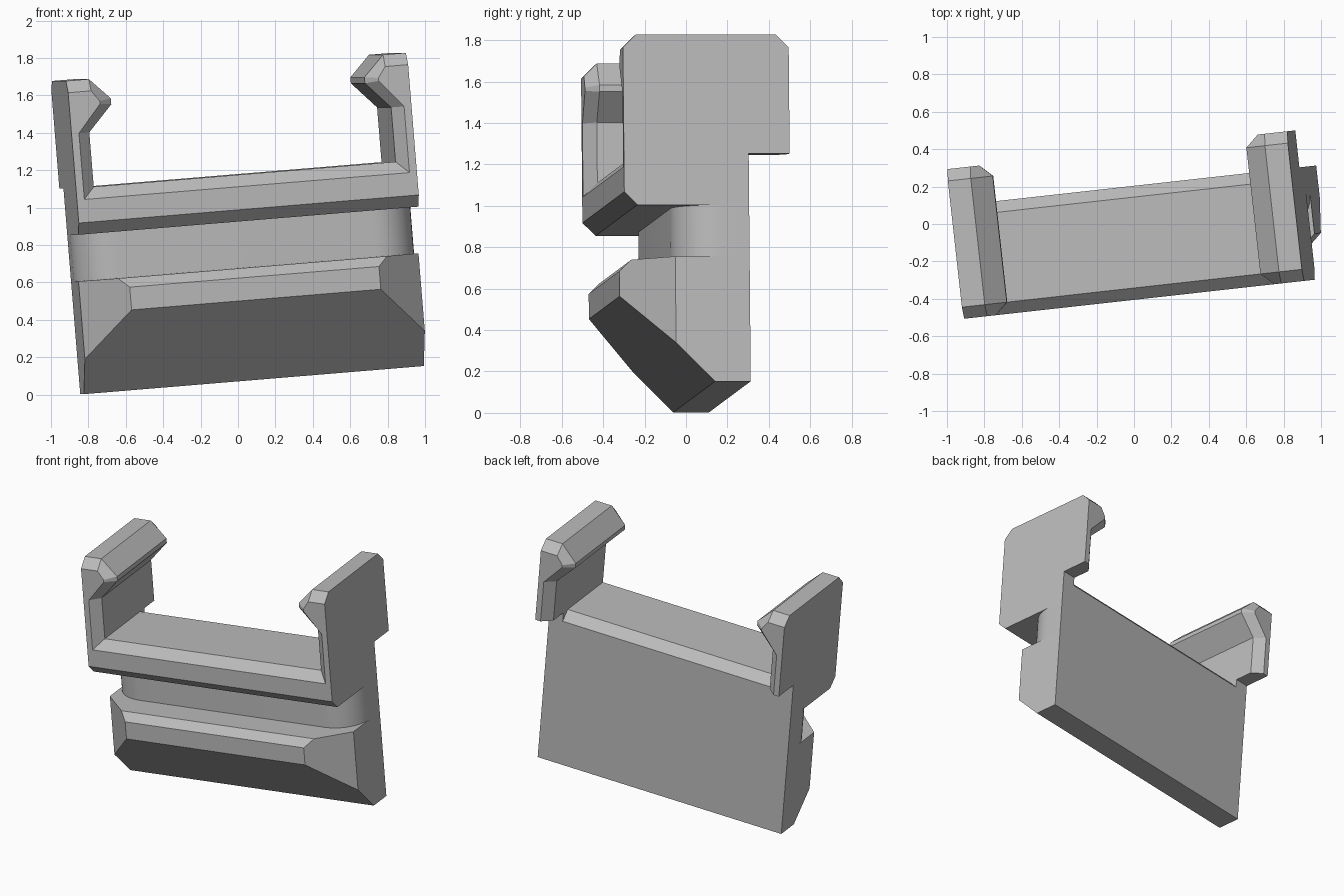
import bpy, bmesh
from math import sin, cos, pi, radians
from mathutils import Matrix, Vector

cube = bpy.data.objects.get("Cube")
if cube:
    bpy.data.objects.remove(cube)

grey = bpy.data.materials.new("plain grey")
grey.use_nodes = True
COLOUR = (0.5, 0.5, 0.5, 1)
grey.diffuse_color = COLOUR
grey.node_tree.nodes["Principled BSDF"].inputs["Base Color"].default_value = COLOUR

# The whole clip is turned and tilted a little
PLACE = (Matrix.Translation((0.0936, 0.0104, 0.0077))
         @ Matrix.Rotation(radians(6.35), 4, 'Z') @ Matrix.Rotation(radians(-4.7), 4, 'Y'))

HALF = 0.9175                      # half width
INNER = 0.8145                     # inner side of the arms
BEVEL = 0.063
FRONT, BACK, ARM_BACK = -0.403, 0.203, 0.402
FOOT, BODY_TOP, SHELF_LOW, SHELF_TOP, TOP = 0.07, 0.675, 0.925, 1.174, 1.75


def loft(name, rings, cuts=()):
    """Skin a row of matching rings, cap both ends, then trim by planes."""
    bm = bmesh.new()
    loops = [[bm.verts.new(p) for p in ring] for ring in rings]
    for a, b in zip(loops, loops[1:]):
        for i in range(len(a)):
            j = (i + 1) % len(a)
            bm.faces.new((a[i], a[j], b[j], b[i]))
    bm.faces.new(loops[0])
    bm.faces.new(loops[-1])
    for point, normal in cuts:
        res = bmesh.ops.bisect_plane(bm, geom=bm.verts[:] + bm.edges[:] + bm.faces[:],
                                     plane_co=point, plane_no=normal, clear_outer=True)
        edges = [e for e in res["geom_cut"] if isinstance(e, bmesh.types.BMEdge)]
        bmesh.ops.contextual_create(bm, geom=edges)
    bmesh.ops.remove_doubles(bm, verts=bm.verts[:], dist=0.0001)
    bmesh.ops.recalc_face_normals(bm, faces=bm.faces[:])
    bm.transform(PLACE)
    mesh = bpy.data.meshes.new(name)
    bm.to_mesh(mesh)
    bm.free()
    mesh.materials.append(grey)
    ob = bpy.data.objects.new(name, mesh)
    bpy.context.collection.objects.link(ob)
    return ob


def at_depth(points, y):
    return [(x, y, z) for x, z in points]


def mirrored(points):
    """Close a right-hand outline with its left-hand copy."""
    return points + [(-x, z) for x, z in reversed(points)]


# Lower body: wedge profile with slanted corners at both ends
wedge = [(BACK, FOOT), (0.03, FOOT), (FRONT, 0.502), (FRONT, 0.624),
         (-0.35, BODY_TOP), (BACK, BODY_TOP)]
loft("lower_body", [[(x, y, z) for y, z in wedge] for x in (-HALF, HALF)],
     [(Vector((s * HALF, -0.158, 0)), Vector((s, -1, 0))) for s in (-1, 1)])

# Neck with rounded front corners
R = 0.222
arc = [(HALF - R + R * cos(t), 0.067 - R * sin(t))
       for t in (pi / 2 * i / 12 for i in range(13))]
plan = mirrored([(HALF, BACK)] + arc)
neck = loft("neck", [[(x, y, z) for x, y in plan] for z in (BODY_TOP, SHELF_LOW)])
bpy.context.view_layer.objects.active = neck
neck.select_set(True)
bpy.ops.object.shade_smooth_by_angle(angle=radians(20))
neck.select_set(False)

# Hooked arm outline, full size and bevelled
hook = [(HALF, TOP), (0.794, TOP), (0.6845, 1.638), (0.6845, 1.606), (INNER, 1.466)]
hook_small = [(HALF, TOP - BEVEL), (0.794, TOP - BEVEL), (0.752, 1.629), (0.752, 1.613),
              (INNER + BEVEL, 1.466)]

# Cradle: shelf and both arms, bevelled on the front
MID = 0.143
full = mirrored([(HALF, SHELF_LOW)] + hook + [(INNER, SHELF_TOP)])
small = mirrored([(HALF, SHELF_LOW + BEVEL)] + hook_small + [(INNER + BEVEL, SHELF_TOP - BEVEL)])
loft("cradle", [at_depth(small, FRONT), at_depth(full, FRONT + BEVEL), at_depth(full, MID)])

# Rear rail: closes the shelf, bevelled between the arms
rail = mirrored([(HALF, SHELF_LOW), (HALF, SHELF_TOP), (INNER, SHELF_TOP), (INNER, SHELF_TOP)])
rail_low = mirrored([(HALF, SHELF_LOW), (HALF, SHELF_TOP), (INNER, SHELF_TOP),
                     (INNER, SHELF_TOP - BEVEL)])
loft("rear_rail", [at_depth(rail, MID), at_depth(rail_low, BACK)])

# Rear halves of the arms, bevelled on the back
for side, name in ((1, "left_arm_rear"), (-1, "right_arm_rear")):
    big = [(side * x, z) for x, z in hook + [(INNER, SHELF_TOP), (HALF, SHELF_TOP)]]
    end = [(side * x, z) for x, z in hook_small + [(INNER + BEVEL, SHELF_TOP), (HALF, SHELF_TOP)]]
    loft(name, [at_depth(big, MID), at_depth(big, ARM_BACK - BEVEL), at_depth(end, ARM_BACK)])
